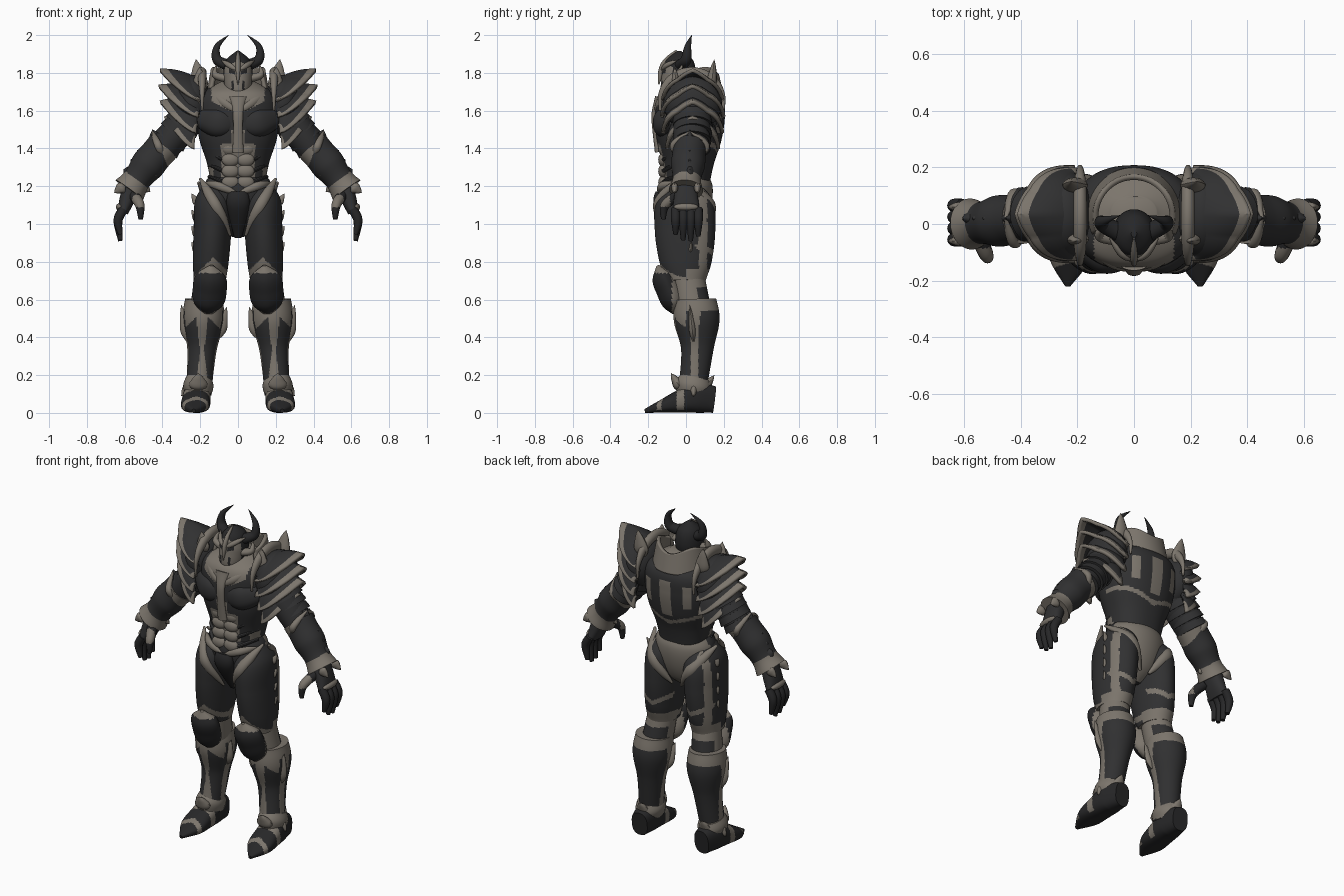
import bpy, bmesh, math
from mathutils import Vector

if "Cube" in bpy.data.objects:
    bpy.data.objects.remove(bpy.data.objects["Cube"])

def material(name, *color):
    mat = bpy.data.materials.new(name)
    mat.use_nodes = True
    mat.diffuse_color = (*color, 1)
    mat.node_tree.nodes["Principled BSDF"].inputs["Base Color"].default_value = (*color, 1)
    return mat

MATERIALS = [material("dark steel", .03, .03, .031), material("bone trim", .2, .178, .15),
             material("black plate", .02, .02, .021)]
DARK, BONE, BLACK = range(len(MATERIALS))

def finish(name, bm, rule, mirror):
    bmesh.ops.recalc_face_normals(bm, faces=bm.faces)
    for face in bm.faces:
        face.material_index = rule(face.calc_center_median()) if callable(rule) else rule
        face.smooth = True
    mesh = bpy.data.meshes.new(name)
    bm.to_mesh(mesh)
    bm.free()
    for mat in MATERIALS:
        mesh.materials.append(mat)
    mesh.set_sharp_from_angle(angle=math.radians(42))
    obj = bpy.data.objects.new(name, mesh)
    bpy.context.collection.objects.link(obj)
    if mirror:
        obj.modifiers.new("mirror", "MIRROR")
    return obj

def sample(points, steps):
    """Smooth curve through a few points or numbers."""
    points, result = [Vector(p) if isinstance(p, tuple) else p for p in points], []
    last = len(points) - 1
    for i in range(steps + 1):
        k = min(i * last // steps, last - 1)
        t = i * last / steps - k
        before, a, b, after = (points[min(max(k + j, 0), last)] for j in (-1, 0, 1, 2))
        result.append(a + (b - before) * (t / 2) + (before * 2 - a * 5 + b * 4 - after) * (t * t / 2)
                      + ((a - b) * 3 + after - before) * (t ** 3 / 2))
    return result

def tube(name, path, width, depth, rule=DARK, mirror=True, up=(0, 1, 0), sides=32, steps=36, square=2):
    """Loft along a path; depth runs towards up and may be a ratio of the width."""
    centers, widths = sample(path, steps), sample(width, steps)
    depths = sample(depth, steps) if isinstance(depth, tuple) else [w * depth for w in widths]
    bm, loops = bmesh.new(), []
    for i, center in enumerate(centers):
        along = (centers[min(i + 1, steps)] - centers[max(i - 1, 0)]).normalized()
        back = Vector(up)
        back = (back - along * back.dot(along)).normalized()
        side, loop = back.cross(along), []
        for k in range(sides):
            angle = math.tau * k / sides
            c, s = (math.copysign(abs(v) ** (2 / square), v) for v in (math.cos(angle), math.sin(angle)))
            offset = side * c * max(widths[i], .001) + back * s * max(depths[i], .001)
            loop.append(bm.verts.new(center + offset))
        loops.append(loop)
    for low, high in zip(loops, loops[1:]):
        for k in range(sides):
            bm.faces.new((low[k - 1], low[k], high[k], high[k - 1]))
    bm.faces.new(loops[0])
    bm.faces.new(loops[-1])
    finish(name, bm, rule, mirror)

def trim(name, path, radius, mirror=True, up=(0, 1, 0)):
    tube(name, path, (radius / 4, radius, radius, radius / 4), .8, BONE, mirror, up, sides=14)

def spike(name, base, tip, radius, rule=BONE):
    tube(name, [base, tip], (radius / 3, radius, radius * .6, .001), .6, rule, sides=12, steps=15)

def ball(name, center, radii, rule=DARK):
    bm = bmesh.new()
    bmesh.ops.create_uvsphere(bm, u_segments=32, v_segments=20, radius=1)
    bmesh.ops.scale(bm, vec=radii, verts=bm.verts)
    bmesh.ops.translate(bm, vec=center, verts=bm.verts)
    finish(name, bm, rule, True)

def sheet(name, surface, is_trim, mirror, columns=48, rows=16):
    """Curved plate surface(u, v) with u in -1..1 and v in 0..1."""
    bm = bmesh.new()
    grid = [[bm.verts.new(surface(2 * i / columns - 1, j / rows)) for j in range(rows + 1)]
            for i in range(columns + 1)]
    for left, right in zip(grid, grid[1:]):
        for j in range(rows):
            bm.faces.new((left[j], right[j], right[j + 1], left[j + 1]))
    obj = finish(name, bm, DARK, mirror)
    for k, poly in enumerate(obj.data.polygons):
        u, v = 2 * (k // rows + .5) / columns - 1, (k % rows + .5) / rows
        poly.material_index = BONE if is_trim(u, v) else DARK
    solid = obj.modifiers.new("thickness", "SOLIDIFY")
    solid.thickness, solid.offset = .02, 0

# torso
def torso_rule(c):
    x, z = abs(c.x), c.z
    if c.y < 0:
        collarbone = z > 1.58 + x / 2 and x < .14
        middle = z < 1.5 and x < (.03 if z > 1.43 else .09)
        flank = x > .13 and z < 1.3
        return BONE if collarbone or middle or flank else DARK
    spine = x < .03 and 1.42 < z < 1.64
    blade = abs(x - .13) < .02 and abs(z - 1.55) < .07
    lower_rib = abs(z - 1.37 - x / 3) < .012
    return BONE if z > 1.71 or spine or blade or lower_rib else DARK

tube("torso", [(0, 0, 1.14), (0, .03, 1.76)], (.14, .145, .165, .205, .22, .2, .08), .84,
     torso_rule, mirror=False, sides=96, steps=100, square=2.3)
tube("chest_plate", [(.015, -.1, 1.54), (.1, -.095, 1.535), (.2, -.05, 1.56)], (.05, .08, .05), 1, square=2.4)
tube("breastbone", [(0, -.14, 1.67), (0, -.17, 1.57), (0, -.15, 1.38)], (.05, .03, .025, .03), .5, BONE, mirror=False)
trim("collar_bone", [(0, -.16, 1.59), (.07, -.14, 1.64), (.14, -.1, 1.69)], radius=.022)
for row in range(4):
    z = 1.4 - row * .06
    ball("abdomen_plate", center=(.04, -.122, z), radii=(.047, .025, .036), rule=BONE)
    tube("rib_band", [(.08, -.12, z), (.12, -.085, z + .02), (.15, -.02, z + .03)], (.01, .01), 1.3, sides=10)

# pelvis
tube("pelvis", [(0, 0, .93), (0, 0, 1.27)], (.03, .12, .17, .18, .14), .78,
     lambda c: BONE if c.y > .02 else DARK, mirror=False, sides=64)
tube("loin_plate", [(0, -.13, 1.17), (0, -.13, 1.1), (0, -.05, .93)], (.05, .06, .02), .6, BLACK, mirror=False)
trim("hip_trim", [(.2, -.04, 1.24), (.12, -.15, 1.1), (.04, -.08, .94)], radius=.028)
trim("rear_trim", [(.21, 0, 1.22), (.13, .13, 1.1), (.03, .09, .96)], radius=.03)
trim("belt_trim", [(.17, -.06, 1.22), (.1, -.13, 1.2), (0, -.14, 1.16)], radius=.02)

# legs
def thigh_rule(c):
    off = abs(c.x - .13)
    hem = c.z < (.825 - off if c.y < 0 else .76)
    inset = c.y < 0 and c.z < .785 - off
    outer = c.x > .15 and abs(c.y - .09) < .022
    strap = c.y > .05 and abs(c.z - .83 - off / 2) < .015
    return BONE if hem and not inset or outer or strap else DARK

def greave_rule(c):
    off = abs(c.x - .19)
    top = c.z > (.54 - off if c.y < 0 else .54)
    ridge = c.y < 0 and off < .01 + abs(c.z - .33) / 8
    sides = abs(c.y - .045) < .02 + max(0, c.z - .42) / 9
    return BONE if top or ridge or sides else DARK

def foot_rule(c):
    toe_band = abs(c.y + .12 + abs(c.x - .22) / 3) < .014
    return BONE if c.z > .015 and (toe_band or abs(c.y + .03) < .02) else BLACK

tube("thigh", [(.12, -.01, 1.23), (.15, 0, .7)], (.04, .1, .1, .095, .085), (.06, .15, .16, .14, .105),
     thigh_rule, sides=96, steps=100)
tube("knee_joint", [(.15, .01, .72), (.17, .04, .54)], (.08, .085), 1.1,
     lambda c: DARK if c.y > .06 and abs(c.z - .63) < .035 else BONE)
tube("knee_plate", [(.14, -.15, .78), (.15, -.09, .65), (.16, -.05, .53)], (.01, .08, .09, .08, .03), .75,
     lambda c: BONE if c.z > .74 or c.y > -.075 else BLACK, square=1.7)
for row in range(4):
    z = 1.16 - row * .085
    spike("thigh_spike", (.21, .02, z - .06), (.245, .03, z), radius=.02)
tube("greave", [(.18, .05, .6), (.19, .06, .35), (.21, .03, .1)], (.1, .11, .08, .07, .07), 1.1,
     greave_rule, sides=96, steps=100)
tube("ankle_guard", [(.21, .05, .19), (.21, .03, .1)], (.065, .08, .07), 1.2, BONE)
spike("greave_outer_spike", (.265, .04, .38), (.3, .02, .57), radius=.03)
spike("greave_inner_spike", (.1, .04, .4), (.06, .02, .56), radius=.03)
spike("ankle_front_spike", (.21, -.02, .12), (.21, -.08, .21), radius=.05)
spike("ankle_outer_spike", (.25, .04, .13), (.3, .04, .09), radius=.035)
spike("ankle_rear_spike", (.21, .09, .12), (.21, .15, .2), radius=.04)
sole = (.07, .08, .06, .035, .01)
tube("foot", [(.21 + i * .006, .15 - i * .092, height) for i, height in enumerate(sole)],
     (.05, .07, .075, .07, .01), sole, foot_rule, up=(0, 0, 1), sides=48, steps=80, square=2.6)

# arms
def forearm_rule(c):
    reach = .6 * (c.x - .38) - .8 * (c.z - 1.43)
    elbow = c.x < .41 + .4 * (c.z - 1.4)
    patch = c.y < -.04 and c.x < .48 + (c.z - 1.3) and c.z < 1.26
    return BONE if elbow or patch or reach > .25 else DARK

tube("upper_arm", [(.2, .04, 1.65), (.42, .02, 1.36)], (.1, .09, .07), 1.1)
for row in range(4):
    top = Vector((.28, .036, 1.545)) + Vector((.03, 0, -.038)) * row
    size = .092 - row * .004
    tube("arm_lame", [top, top + Vector((.024, 0, -.032))], (size, size + .007), 1.08, steps=2)
tube("forearm", [(.395, .02, 1.41), (.48, .01, 1.31), (.575, 0, 1.18)], (.09, .088, .09, .075, .09), 1,
     forearm_rule, sides=80, steps=80)
for side in (-1, 1):
    trim("elbow_trim", [(.453, .02, 1.49), (.42, .02 + side * .09, 1.41), (.38, .02, 1.31)], radius=.018)
    spike("cuff_spike", (.6, side * .06, 1.205), (.655, side * .06, 1.165), radius=.03)
spike("elbow_spike", (.42, .02, 1.4), (.453, .02, 1.5), radius=.045, rule=DARK)
for row in range(3):
    x, z = .48 + row * .035, 1.36 - row * .05
    spike("forearm_ridge", (x, .02, z), (x + .055, .02, z + .03), radius=.05, rule=DARK)
spike("cuff_inner_spike", (.53, 0, 1.22), (.465, 0, 1.17), radius=.035)

# hands
tube("palm", [(.565, 0, 1.2), (.61, 0, 1.06)], (.045, .04, .028), (.055, .065, .075), square=2.4)
ball("knuckle_plate", center=(.625, 0, 1.09), radii=(.022, .065, .02), rule=BONE)
for row, length in enumerate((.12, .15, .155, .13)):
    y = row * .04 - .055
    tube("finger", [(.605, y, 1.08), (.635, y, 1.02), (.622, y, 1.065 - length)], (.024, .024, .012), 1,
         BLACK, sides=12, steps=14)
tube("thumb", [(.55, -.04, 1.15), (.52, -.11, 1.1), (.515, -.12, 1.025)], (.03, .025, .012), 1,
     lambda c: BONE if c.z > 1.09 and c.y < -.085 else BLACK, sides=12)

# shoulders
ball("shoulder_dome", center=(.24, .035, 1.64), radii=(.1, .155, .15))
for row in range(4):
    root = Vector((.2 + row * .01, .035, 1.755 - row * .055))
    spread = .395 - .008 * (row - 1) ** 2 - root.x
    rise = .025 - row * .03
    half = .165 - .007 * (row - 1) ** 2

    def lame(u, v):
        angle = u * math.pi / 2
        point = max(0, 1 - abs(u) * 3) * v
        out = spread * v * max(math.cos(angle), 0) ** .7 + point / 40
        lift = rise * v + math.sin(math.pi * v) / 60 + point / 30 - .13 * (1 - math.cos(angle))
        return root + Vector((out, half * math.sin(angle) * (.85 + v / 7), lift))
    sheet("shoulder_lame", lame, lambda u, v: v > .8 or abs(u) > .95, mirror=True)
arc = [math.radians(angle) for angle in range(-100, 101, 25)]
trim("shoulder_rim", [(.19, .03 + .17 * math.sin(a), 1.63 + .17 * math.cos(a)) for a in arc],
     radius=.028, up=(1, 0, 0))
spike("shoulder_rear_spike", (.2, .13, 1.7), (.222, .15, 1.872), radius=.045)
spike("shoulder_front_spike", (.195, -.05, 1.7), (.205, -.06, 1.83), radius=.04)

# standing collar
def collar(u, v):
    angle, radius = 2 * u, .16 - v / 40
    height = v * (.13 - math.cos(6 * u) / 50)
    return Vector((radius * math.sin(angle), .03 + radius * math.cos(angle), 1.68 + height))

sheet("collar", collar, lambda u, v: True, mirror=False)
tube("gorget", [(0, -.04, 1.62), (0, -.02, 1.74)], (.11, .085, .06), .9, mirror=False)

# helmet
def helmet_rule(c):
    x = abs(c.x)
    eye = abs(x - .03) < .017 and abs(c.z - 1.795 - x / 3) < .01
    vent = abs(x - .028) < .006 and 1.67 < c.z < 1.76
    mask = c.y < -.07 and c.z < 1.865 - x / 2
    return BONE if mask and not eye and not vent else BLACK

tube("helmet", [(0, -.085, 1.64), (0, -.04, 1.78), (0, -.035, 1.915)], (.025, .06, .075, .077, .06, .01), 1.15,
     helmet_rule, mirror=False, sides=96, steps=90)
trim("brow_crest", [(0, -.145, 1.74), (0, -.12, 1.84), (0, -.05, 1.92)], radius=.015, mirror=False, up=(1, 0, 0))
trim("brow_trim", [(.008, -.13, 1.815), (.045, -.105, 1.84), (.085, -.05, 1.865)], radius=.013)
tube("cheek_horn", [(.06, -.05, 1.77), (.12, -.04, 1.79), (.115, -.02, 1.84)], (.022, .018, .003), 1.2, BONE)
tube("horn", [(.05, -.03, 1.84), (.11, 0, 1.87), (.11, .01, 1.94), (.05, .03, 2)], (.03, .026, .016, .001), 1.1, BLACK)
